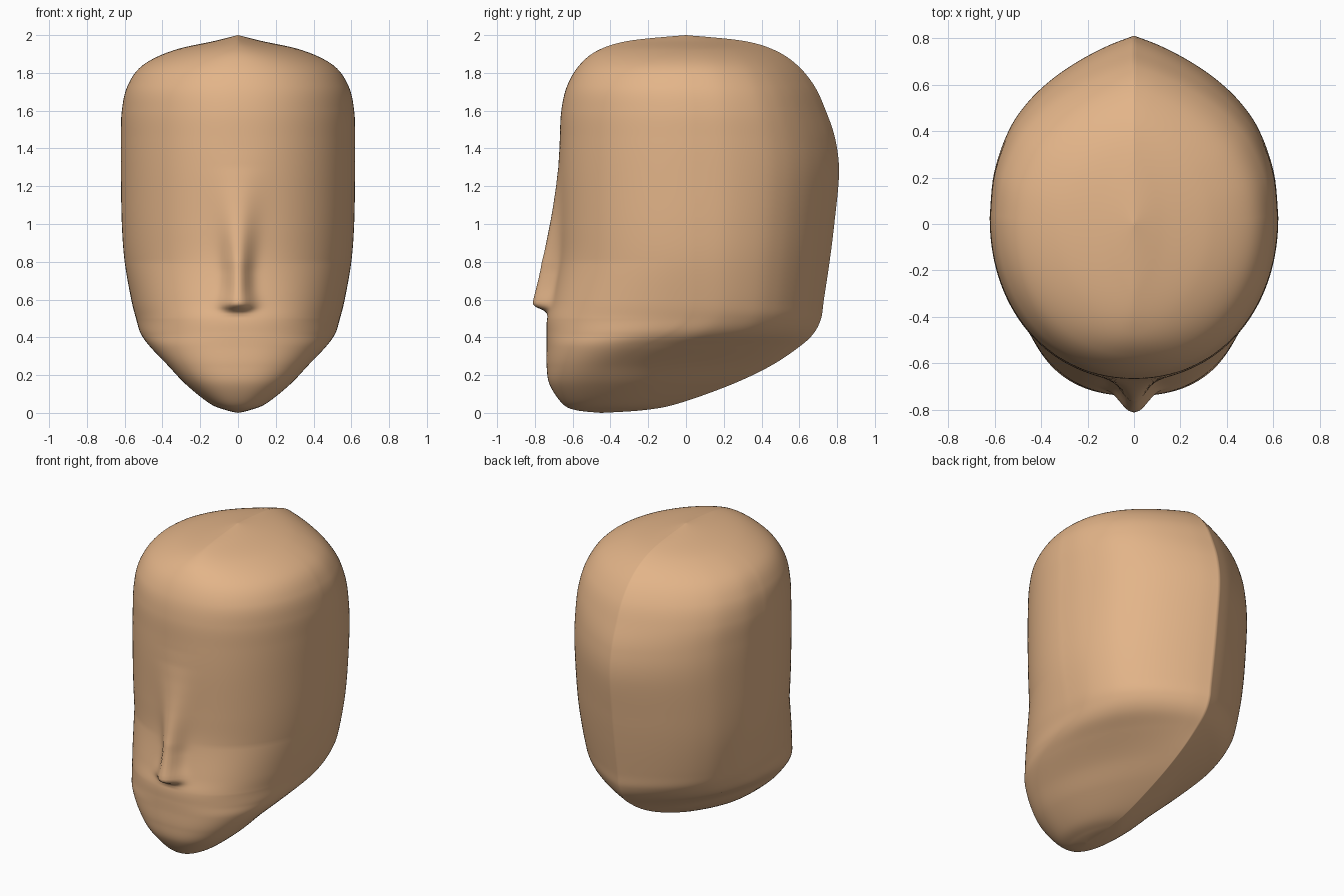
import bpy, bmesh, math

if "Cube" in bpy.data.objects:
    bpy.data.objects.remove(bpy.data.objects["Cube"])

def catmull(rows, sub):
    """Smooth a list of rows with a Catmull-Rom curve."""
    out = []
    n = len(rows)
    for i in range(n - 1):
        p = [rows[max(0, min(n - 1, i + k))] for k in (-1, 0, 1, 2)]
        for s in range(sub):
            t = s / sub
            out.append([0.5 * (2 * b + (c - a) * t + (2 * a - 5 * b + 4 * c - d) * t * t
                               + (3 * b - a - 3 * c + d) * t ** 3)
                        for a, b, c, d in zip(*p)])
    out.append(list(rows[-1]))
    return out

def lerp_table(table, v):
    if v <= table[0][0] or v >= table[-1][0]:
        return 0.0
    for (a, fa), (b, fb) in zip(table, table[1:]):
        if a <= v <= b:
            t = (v - a) / (b - a)
            return fa + (fb - fa) * t

# Levels: z, front y, back y, half width, y of widest point, front taper, back taper
levels = [
    (0.00, -0.45, -0.45, 0.00, -0.45, 0, 1),
    (0.015, -0.585, -0.22, 0.065, -0.44, 0, 1),
    (0.05, -0.655, -0.04, 0.15, -0.44, 0, 1),
    (0.15, -0.722, 0.24, 0.275, -0.43, 0, 1),
    (0.25, -0.738, 0.45, 0.37, -0.39, 0, 0.85),
    (0.35, -0.738, 0.60, 0.465, -0.25, 0, 0.4),
    (0.42, -0.738, 0.675, 0.515, -0.1, 0.03, 0.1),
    (0.50, -0.735, 0.715, 0.54, 0.0, 0.03, 0),
    (0.60, -0.71, 0.73, 0.565, 0.03, 0, 0),
    (0.80, -0.675, 0.76, 0.60, 0.03, 0, 0),
    (1.00, -0.67, 0.785, 0.615, 0.03, 0, 0),
    (1.27, -0.672, 0.81, 0.62, 0.03, 0, 0),
    (1.45, -0.668, 0.79, 0.62, 0.03, 0, 0),
    (1.60, -0.66, 0.74, 0.615, 0.03, 0, 0),
    (1.73, -0.63, 0.68, 0.585, 0.02, 0, 0.1),
    (1.84, -0.565, 0.59, 0.505, 0.01, 0.1, 0.3),
    (1.92, -0.465, 0.47, 0.34, 0.0, 0.35, 0.6),
    (1.97, -0.30, 0.30, 0.12, 0.0, 0.7, 0.9),
    (2.00, 0.0, 0.0, 0.0, 0.0, 0.8, 1),
]
# Half outline seen from above in unit size: rounded front, pointed back
front = []
for i in range(60):
    a = math.pi / 2 * i / 60
    front.append([math.sin(a), -math.cos(a)])
back = catmull([(1, 0), (.97, .245), (.87, .475), (.74, .63),
                (.575, .756), (.385, .86), (.18, .945), (0, 1)], 6)
half = front + back
half[0][0] = half[-1][0] = 0.0
ring_uv = half + [(-x, y) for x, y in half[-2:0:-1]]

# Nose: how far it stands out at each height
nose = [(.51, 0), (.53, .01), (.545, .035), (.56, .075), (.575, .096), (.6, .098),
        (.7, .093), (.8, .088), (.9, .07), (1.0, .05), (1.1, .032), (1.2, .016),
        (1.3, .004), (1.4, 0)]

bm = bmesh.new()
rings = []
for z, yf, yb, w, ym, kf, kb in catmull(levels, 12):
    z, w = min(2, max(0, z)), max(0, w)
    stand = lerp_table(nose, z)
    spread = 0.045 + 0.01 * math.exp(-((z - 0.58) / 0.06) ** 2) + 0.08 * max(0, z - 0.75)
    # the jaw is boxier in front than the forehead
    power = 2 / (2.4 - 0.3 * min(1, max(0, (z - 0.5) / 0.3)))
    ring = []
    for sx, sy in ring_uv:
        if sy < 0:
            sx = math.copysign(abs(sx) ** power, sx)
            sy = -abs(sy) ** power
        k = kf if sy < 0 else kb
        lens = math.copysign(max(0, 1 - sy * sy), sx) if sx else 0
        x = w * (sx * (1 - k) + lens * k)
        y = ym + (sy * (ym - yf) if sy < 0 else sy * (yb - ym))
        if sy < 0:
            y -= stand * math.exp(-0.5 * (abs(x) / spread) ** 2.2)
        ring.append(bm.verts.new((x, y, z)))
    rings.append(ring)

n = len(ring_uv)
for lo, hi in zip(rings, rings[1:]):
    for i in range(n):
        j = (i + 1) % n
        bm.faces.new((lo[i], lo[j], hi[j], hi[i]))
bmesh.ops.remove_doubles(bm, verts=bm.verts, dist=0.0003)
bmesh.ops.recalc_face_normals(bm, faces=bm.faces)

# Head
mesh = bpy.data.meshes.new("head")
bm.to_mesh(mesh)
bm.free()
head = bpy.data.objects.new("head", mesh)
bpy.context.collection.objects.link(head)
skin = bpy.data.materials.new("skin tan")
skin.diffuse_color = (0.77, 0.46, 0.25, 1)
skin.use_nodes = True
skin.node_tree.nodes["Principled BSDF"].inputs["Base Color"].default_value = skin.diffuse_color
mesh.materials.append(skin)
bpy.context.view_layer.objects.active = head
head.select_set(True)
bpy.ops.object.shade_smooth_by_angle(angle=math.radians(60))
